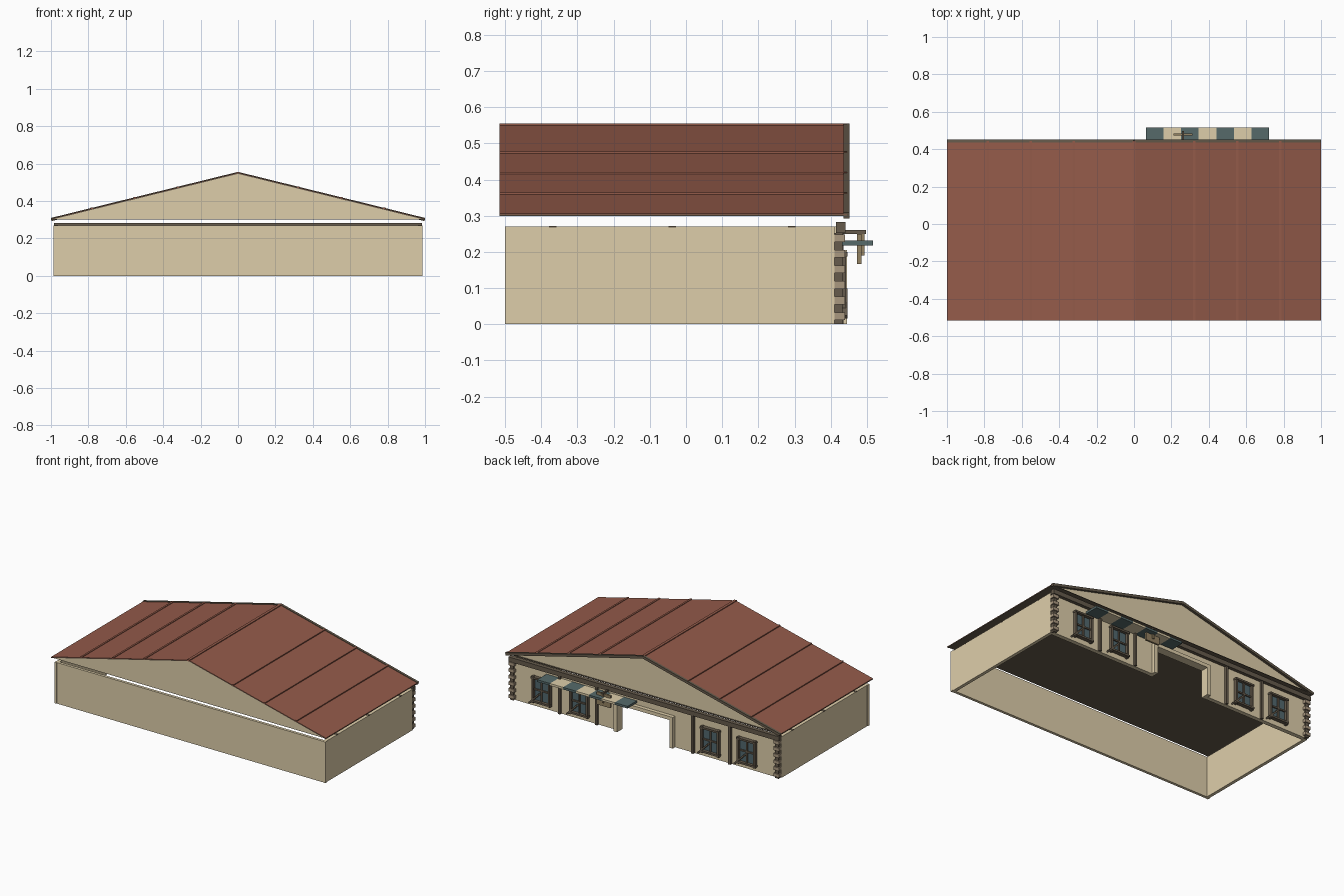
import bpy, bmesh, math
from mathutils import Vector

cube = bpy.data.objects.get("Cube")
if cube:
    bpy.data.objects.remove(cube, do_unlink=True)


def material(name, r, g, b):
    lin = [((c / 255 + 0.055) / 1.055) ** 2.4 for c in (r, g, b)] + [1]
    m = bpy.data.materials.new(name)
    m.use_nodes = True
    m.diffuse_color = lin
    m.node_tree.nodes["Principled BSDF"].inputs["Base Color"].default_value = lin
    return m


PLASTER = material("plaster", 222, 206, 170)
ROOF = material("roof red", 148, 91, 74)
TIMBER = material("dark timber", 102, 91, 76)
STONE = material("corner stone", 170, 152, 128)
TEAL = material("awning teal", 86, 106, 106)
GLASS = material("window glass", 82, 104, 110)
WOOD = material("sign wood", 148, 130, 98)


def make(name, bm, mat):
    bmesh.ops.recalc_face_normals(bm, faces=bm.faces)
    me = bpy.data.meshes.new(name)
    bm.to_mesh(me)
    bm.free()
    me.materials.append(mat)
    ob = bpy.data.objects.new(name, me)
    bpy.context.collection.objects.link(ob)
    return ob


def prism(name, pts, y0, y1, mat):
    """Extrude an x-z outline along y."""
    bm = bmesh.new()
    face = bm.faces.new([bm.verts.new((x, y0, z)) for x, z in pts])
    ext = bmesh.ops.extrude_face_region(bm, geom=[face])["geom"]
    verts = [v for v in ext if isinstance(v, bmesh.types.BMVert)]
    bmesh.ops.translate(bm, verts=verts, vec=(0, y1 - y0, 0))
    return make(name, bm, mat)


def box(name, x, y, z, mat):
    """Box from (min, max) ranges."""
    return prism(name, [(x[0], z[0]), (x[1], z[0]), (x[1], z[1]), (x[0], z[1])],
                 y[0], y[1], mat)


def bar(name, a, b, w, y0, y1, mat):
    """Slanted bar in the x-z plane."""
    a, b = Vector(a), Vector(b)
    d = (b - a).normalized()
    n = Vector((-d.y, d.x)) * w / 2
    return prism(name, [a + n, b + n, b - n, a - n], y0, y1, mat)


EAVE, RIDGE, WALL = 0.306, 0.552, 0.27
FRONT, BACK = -0.498, 0.41
SLOPE = RIDGE - EAVE


def roof_z(x):
    return RIDGE - SLOPE * abs(x)


def chevron(name, top, bottom, y0, y1, mat):
    """Layer following both roof slopes, between two depths below the surface."""
    prism(name, [(-1, EAVE - top), (0, RIDGE - top), (1, EAVE - top),
                 (1, EAVE - bottom), (0, RIDGE - bottom), (-1, EAVE - bottom)], y0, y1, mat)


# Walls, with a doorway in the back
box("front_wall", (-0.98, 0.98), (FRONT, FRONT + 0.018), (0, WALL), PLASTER)
for s, side in ((1, "left"), (-1, "right")):
    def span(a, b):
        return tuple(sorted((s * a, s * b)))
    box(side + "_wall", span(0.962, 0.983), (FRONT, BACK), (0, WALL), PLASTER)
    box(side + "_front_post", span(0.97, 0.986), (FRONT - 0.002, FRONT + 0.018),
        (0, WALL), PLASTER)
    box(side + "_back_wall", span(0.2, 0.965), (BACK - 0.018, BACK + 0.01), (0, WALL), PLASTER)
    box(side + "_door_jamb", span(0.19, 0.215), (BACK - 0.02, 0.445), (0, 0.205), PLASTER)
    # Dark pads let into the wall tops
    for y in (-0.368, -0.038, 0.292):
        box(side + "_wall_pad", span(0.962, 0.984), (y - 0.01, y + 0.01),
            (0.267, 0.271), TIMBER)
box("door_lintel_wall", (-0.2, 0.2), (BACK - 0.018, BACK + 0.01), (0.185, WALL), PLASTER)
box("door_header", (-0.19, 0.19), (BACK - 0.02, 0.445), (0.182, 0.205), PLASTER)

# Timber frame on the back
box("back_beam", (-0.985, 0.985), (0.414, 0.441), (0.252, 0.282), TIMBER)
for s in (1, -1):
    for x in (0.35, 0.62):
        box("back_post", (s * x - 0.008, s * x + 0.008), (0.415, 0.436), (0, 0.252), TIMBER)
    box("corner_post", (s * 0.965 - 0.012, s * 0.965 + 0.012), (0.408, 0.433), (0, 0.252), TIMBER)
    for i in range(6):
        z = 0.012 + i * 0.043
        box("corner_stone", (s * 0.965 - 0.02, s * 0.965 + 0.02), (0.411, 0.44),
            (z, z + 0.021), STONE)

# Windows: glass, frame, glazing bars and a slanted brace
for x in (-0.745, -0.48, 0.475, 0.75):
    w, lo, hi = 0.06, 0.038, 0.193
    mid = (lo + hi) / 2
    box("window_glass", (x - w, x + w), (0.415, 0.426), (lo, hi), GLASS)
    for e in (-w, w):
        box("window_stile", (x + e - 0.007, x + e + 0.007), (0.415, 0.442),
            (lo - 0.012, hi + 0.008), TIMBER)
    for z in (lo, hi):
        box("window_rail", (x - w - 0.009, x + w + 0.009), (0.415, 0.446),
            (z - 0.006, z + 0.006), TIMBER)
    box("window_mullion", (x - 0.005, x + 0.005), (0.415, 0.434), (lo, hi), TIMBER)
    box("window_crossbar", (x - w, x + w), (0.415, 0.434), (mid - 0.005, mid + 0.005), TIMBER)
    bar("window_brace", (x + w + 0.025, lo - 0.018), (x + 0.01, mid - 0.02), 0.01,
        0.415, 0.446, TIMBER)

# Striped awning
stripe = 0.658 / 7
for i in range(7):
    x = 0.064 + i * stripe
    box("awning_stripe", (x, x + stripe), (0.42, 0.517), (0.217, 0.231),
        PLASTER if i % 2 else TEAL)

# Hanging sign
box("sign_arm", (0.256, 0.268), (0.42, 0.497), (0.249, 0.26), TIMBER)
box("sign_hanger", (0.256, 0.268), (0.484, 0.493), (0.19, 0.25), WOOD)
box("sign_board", (0.212, 0.312), (0.473, 0.485), (0.167, 0.249), WOOD)

# Roof sheet over timber boards, closed below by a flat soffit
chevron("roof", 0, 0.003, -0.515, 0.445, ROOF)
chevron("roof_boards", 0.003, 0.007, -0.515, 0.445, TIMBER)
box("soffit", (-0.998, 0.998), (-0.512, 0.444), (0.301, 0.304), TIMBER)
for name, y in (("front_gable", -0.514), ("back_gable", 0.425)):
    prism(name, [(-0.99, 0.303), (0.99, 0.303), (0, RIDGE - 0.005)], y, y + 0.01, PLASTER)

# Ridge cap, upright seams and bargeboards
box("ridge_cap", (-0.009, 0.009), (-0.515, 0.445), (RIDGE - 0.008, RIDGE + 0.003), ROOF)
for s in (1, -1):
    for x in (0.322, 0.552, 0.782):
        top = roof_z(x) + 0.005
        box("roof_seam", (s * x - 0.006, s * x + 0.006), (-0.515, 0.445),
            (top - 0.008, top), ROOF)
    bar("back_bargeboard", (0, RIDGE - 0.005), (s * 0.999, EAVE - 0.005), 0.017,
        0.436, 0.452, TIMBER)
